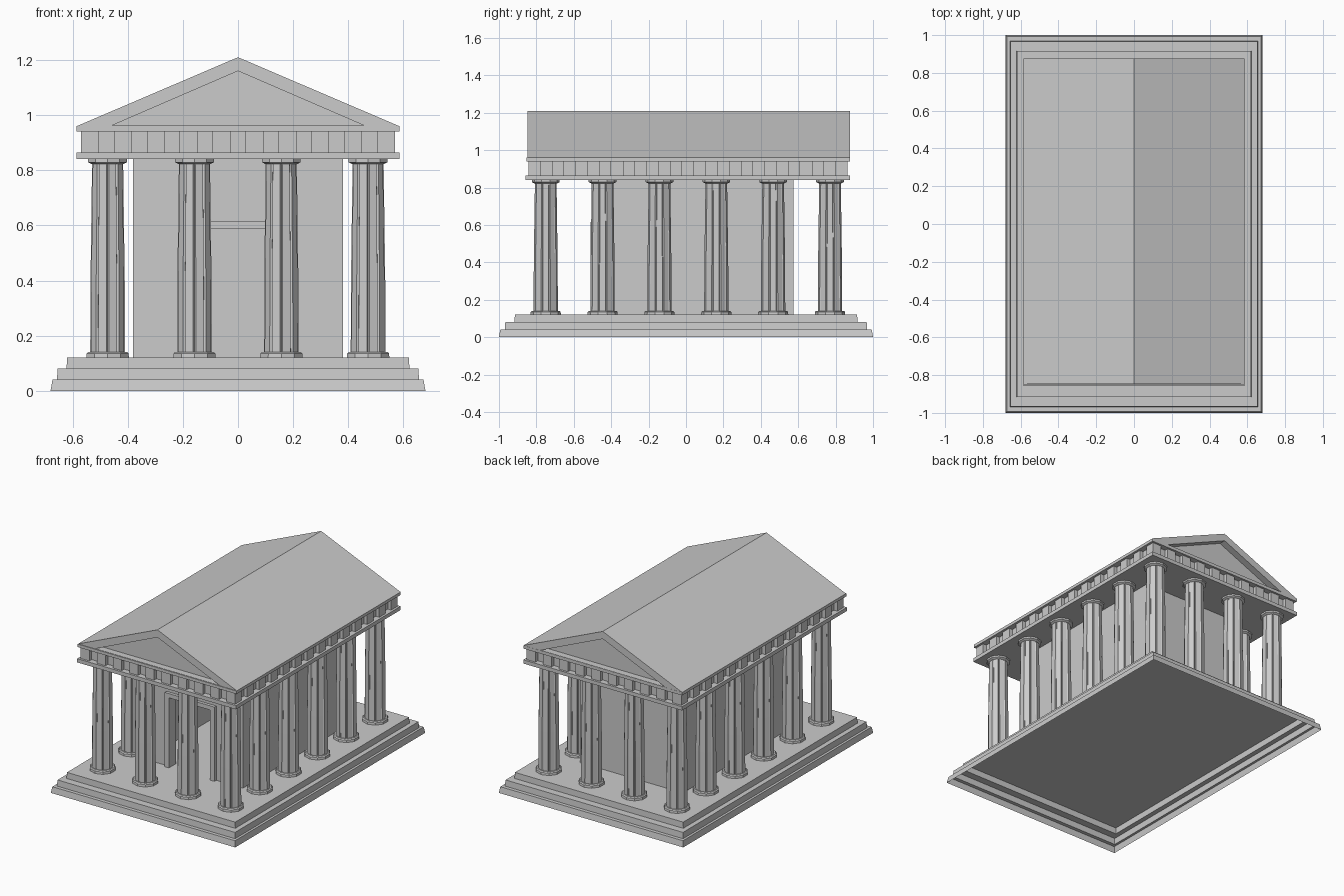
import bpy, bmesh
from math import pi, cos, sin

if "Cube" in bpy.data.objects:
    bpy.data.objects.remove(bpy.data.objects["Cube"])

CY = 0.01  # centre of the upper building along y


def make_object(name, bm):
    bmesh.ops.recalc_face_normals(bm, faces=bm.faces)
    mesh = bpy.data.meshes.new(name)
    bm.to_mesh(mesh)
    bm.free()
    obj = bpy.data.objects.new(name, mesh)
    bpy.context.collection.objects.link(obj)
    return obj


def add_box(bm, x0, x1, y0, y1, z0, z1):
    ret = bmesh.ops.create_cube(bm, size=1)
    for v in ret["verts"]:
        v.co = ((x0 + x1) / 2 + v.co.x * (x1 - x0),
                (y0 + y1) / 2 + v.co.y * (y1 - y0),
                (z0 + z1) / 2 + v.co.z * (z1 - z0))


def boxes(name, *dims):
    bm = bmesh.new()
    for d in dims:
        add_box(bm, *d)
    return make_object(name, bm)


def loft(bm, loops, bottom=True, top=True):
    rings = [[bm.verts.new(p) for p in loop] for loop in loops]
    n = len(rings[0])
    for a, b in zip(rings, rings[1:]):
        for i in range(n):
            j = (i + 1) % n
            bm.faces.new((a[i], a[j], b[j], b[i]))
    if bottom:
        bm.faces.new(rings[0][::-1])
    if top:
        bm.faces.new(rings[-1])


def rect(x, y, z):
    return [(-x, -y, z), (x, -y, z), (x, y, z), (-x, y, z)]


def disc(r, z, n=10):
    return [(r * cos(2 * pi * (i + .5) / n), r * sin(2 * pi * (i + .5) / n), z)
            for i in range(n)]


def fluted(r, z, n=10):
    # flat ribs separated by narrow grooves
    pts = []
    for i in range(n):
        for t, k in ((-.38, 1), (.38, 1), (.5, .9)):
            a = 2 * pi * (i + t) / n
            pts.append((r * k * cos(a), r * k * sin(a), z))
    return pts


# Stepped platform, hollow underneath
bm = bmesh.new()
loft(bm, [rect(.68, 1, 0), rect(.673, .993, .04), rect(.657, .969, .04),
          rect(.654, .966, .08), rect(.622, .917, .08), rect(.62, .915, .12)],
     bottom=False)
make_object("stepped_platform", bm)

# Columns: base disc, fluted shaft and capital, repeated around the edge
bm = bmesh.new()
loft(bm, [disc(.081, .12), disc(.08, .135), disc(.074, .141)])
loft(bm, [fluted(.065, .14), fluted(.064, .4), fluted(.058, .828)])
loft(bm, [disc(.06, .822), disc(.074, .829), disc(.074, .84)])
first = make_object("column", bm)
xs = [-.473 + i * .315 for i in range(4)]
ys = [-.75 + j * .304 for j in range(6)]
spots = [(x, y) for i, x in enumerate(xs) for j, y in enumerate(ys)
         if i in (0, 3) or j in (0, 5)]
for k, (x, y) in enumerate(spots):
    obj = first
    if k:
        obj = bpy.data.objects.new("column", first.data)
        bpy.context.collection.objects.link(obj)
    obj.location = (x, y, 0)

# Inner chamber: four walls with a doorway in the front
F, B, W, T, D = -.49, .575, .38, .04, .155
boxes("chamber_walls",
      (-W, -W + T, F, B, .12, .84), (W - T, W, F, B, .12, .84),
      (-W + T, W - T, B - T, B, .12, .84),
      (-W + T, -D, F, F + T, .12, .84), (D, W - T, F, F + T, .12, .84),
      (-D, D, F, F + T, .587, .84))

# Door frame standing proud of the wall
boxes("door_frame",
      (-.183, -D + .003, -.51, -.435, .12, .587),
      (D - .003, .183, -.51, -.435, .12, .587),
      (-.183, .183, -.51, -.435, .587, .615))

# Beam, frieze core and cornice
X, Y = .585, .867
boxes("beam", (-X, X, CY - Y, CY + Y, .84, .865))
boxes("frieze_core", (-.545, .545, CY - .828, CY + .828, .865, .94))
boxes("cornice", (-X, X, CY - Y + .005, CY + Y, .94, .96))

# Frieze blocks along all four sides
bm = bmesh.new()
hw, out_x, out_y = .032, .57, .853
nf, ns = 10, 14
for i in range(nf):
    x = (out_x - hw) * (2 * i / (nf - 1) - 1)
    for s in (-1, 1):
        a, b = sorted((CY + s * out_y, CY + s * (out_y - .04)))
        add_box(bm, x - hw, x + hw, a, b, .865, .94)
for j in range(ns):
    y = CY + (out_y - hw) * (2 * j / (ns - 1) - 1)
    for s in (-1, 1):
        a, b = sorted((s * out_x, s * (out_x - .04)))
        add_box(bm, a, b, y - hw, y + hw, .865, .94)
make_object("frieze_blocks", bm)

# Gabled roof with a recessed triangle at each end
bm = bmesh.new()
outer = [(-X, .96), (X, .96), (0, 1.21)]
inner = [(-.458, .962), (.458, .962), (0, 1.16)]
y0, y1, depth = -.848, .876, .045


def tri(pts, y):
    return [(x, y, z) for x, z in pts]


loft(bm, [tri(inner, y0 + depth), tri(inner, y0), tri(outer, y0),
          tri(outer, y1), tri(inner, y1), tri(inner, y1 - depth)])
make_object("gabled_roof", bm)
